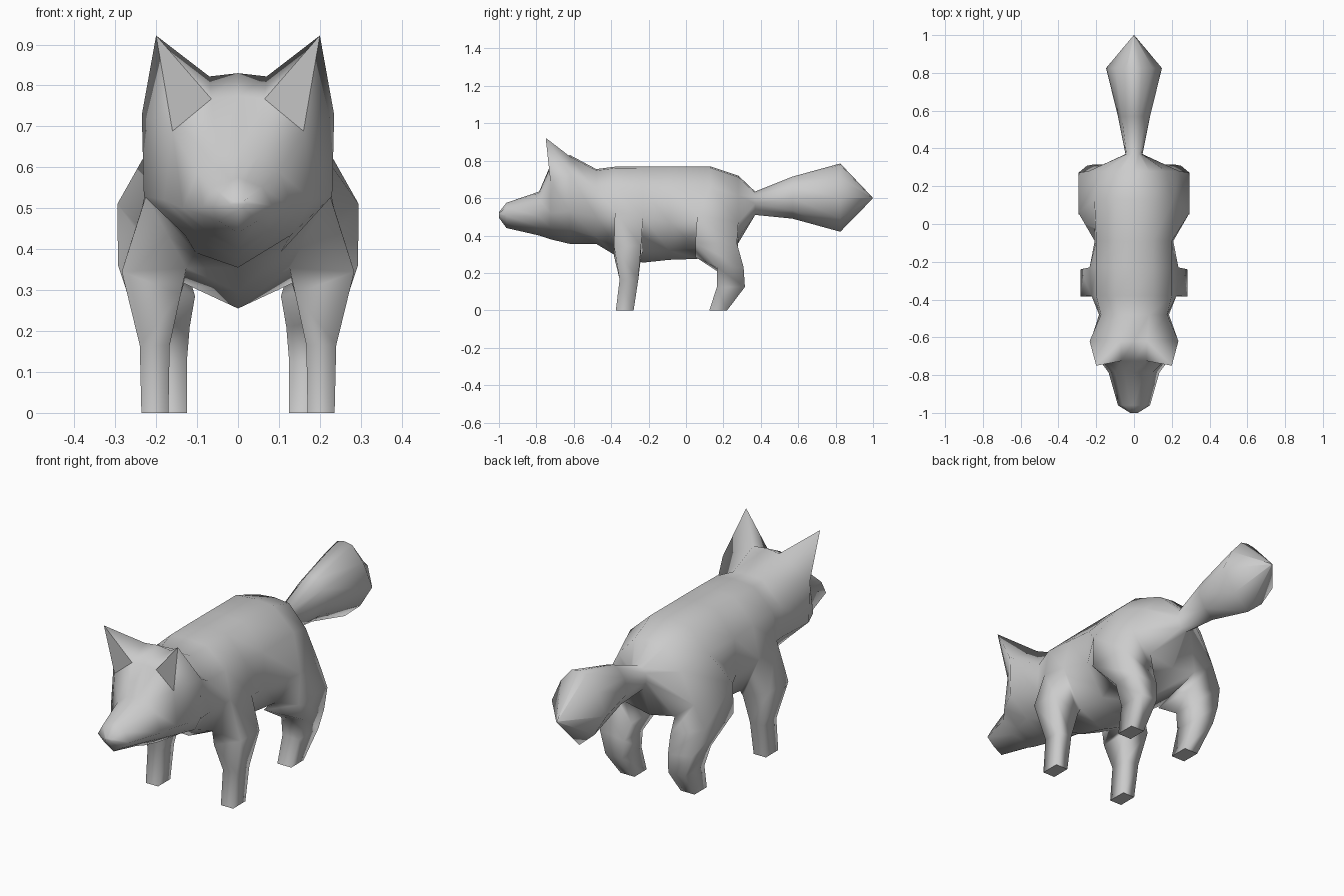
import bpy, bmesh

if "Cube" in bpy.data.objects:
    bpy.data.objects.remove(bpy.data.objects["Cube"])

fur = bpy.data.materials.new("grey fur")
fur.diffuse_color = (0.6, 0.6, 0.6, 1)
fur.use_nodes = True
fur.node_tree.nodes["Principled BSDF"].inputs["Base Color"].default_value = fur.diffuse_color

bm = bmesh.new()


def face(verts, smooth=True):
    bm.faces.new(verts).smooth = smooth


def body_ring(y, top, bottom, top_w, ridge_w, side_w, side_z, ridge=.58, low=.25, lean=0):
    """Mirrored section: flat back, ridge, flank and V-shaped belly."""
    half = [(0, y + lean, top), (top_w, y + lean, top - .008),
            (ridge_w, y + lean, side_z + ridge * (top - side_z)),
            (side_w, y, side_z),
            (.56 * side_w, y, bottom + low * (side_z - bottom)), (0, y, bottom)]
    return half + [(-x, v, z) for x, v, z in half[-2:0:-1]]


# Sections: y, top, bottom, back width, ridge width, side width, side height
head = [(-1, .525, .495, .01, .016, .02, .51),
        (-.96, .575, .44, .02, .06, .085, .505),
        (-.785, .635, .40, .05, .10, .135, .50),
        (-.725, .775, .38, .065, .16, .18, .52),
        (-.62, .83, .355, .07, .235, .23, .53)]
torso = [(-.48, .755, .355, .08, .175, .185, .50),
         (-.38, .768, .295, .10, .20, .225, .53),
         (-.23, .77, .255, .10, .20, .235, .50),
         (-.09, .77, .27, .10, .20, .208, .47),
         (.06, .77, .275, .10, .21, .295, .51),
         (.28, .72, .36, .08, .17, .24, .47),
         (.37, .635, .51, .025, .04, .045, .57)]
tail = [(.57, .715, .49, .03, .065, .085, .60),
        (.825, .785, .42, .04, .10, .148, .60),
        (.998, .603, .597, .001, .002, .003, .60)]
HIP = 4
rings = [body_ring(*r, ridge=.66, low=.45) for r in head]
rings += [body_ring(*r, lean=.07 if i == HIP else 0) for i, r in enumerate(torso)]
rings += [body_ring(*r, low=.4) for r in tail]
grid = [[bm.verts.new(p) for p in ring] for ring in rings]

# Rows and ring positions left open for ears and legs
EAR, FRONT, HIND = 3, 6, 9
openings = {(EAR, 1), (EAR, 8), (FRONT, 3), (FRONT, 6), (HIND, 3), (HIND, 6)}
for k in range(len(grid) - 1):
    for i in range(10):
        if (k, i) not in openings:
            j = (i + 1) % 10
            face((grid[k][i], grid[k][j], grid[k + 1][j], grid[k + 1][i]))
face(grid[0])
face(grid[-1])

# Legs: outer height, inner height, outer x, inner x, front y, back y
front_leg = [(.345, .29, .284, .14, -.385, -.24),
             (.165, .165, .24, .167, -.355, -.255),
             (0, 0, .236, .17, -.375, -.28)]
hind_leg = [(.36, .285, .293, .105, .05, .272),
            (.23, .21, .25, .118, .165, .308),
            (.125, .125, .215, .125, .165, .315),
            (0, 0, .20, .125, .125, .22)]

for s in (1, -1):
    def at(row, i):
        return grid[row][i if s > 0 else 10 - i]

    # Legs grow out of the lower flank
    for row, spec in ((FRONT, front_leg), (HIND, hind_leg)):
        prev = [at(row, 3), at(row + 1, 3), at(row + 1, 4), at(row, 4)]
        for zo, zi, xo, xi, f, b in spec:
            ring = [bm.verts.new(p) for p in
                    [(s * xo, f, zo), (s * xo, b, zo), (s * xi, b, zi), (s * xi, f, zi)]]
            for i in range(4):
                j = (i + 1) % 4
                face((prev[i], prev[j], ring[j], ring[i]))
            prev = ring
        face(prev, False)

    # Pointed ear with a flat inner face
    tip = bm.verts.new((s * .2, -.75, .922))
    base = [at(EAR, 1), at(EAR, 2), at(EAR + 1, 2), at(EAR + 1, 1)]
    for i in range(4):
        face((tip, base[i], base[(i + 1) % 4]), i > 0)

bmesh.ops.recalc_face_normals(bm, faces=bm.faces)
mesh = bpy.data.meshes.new("fox_body")
bm.to_mesh(mesh)
bm.free()
mesh.materials.append(fur)
bpy.context.collection.objects.link(bpy.data.objects.new("fox_body", mesh))
